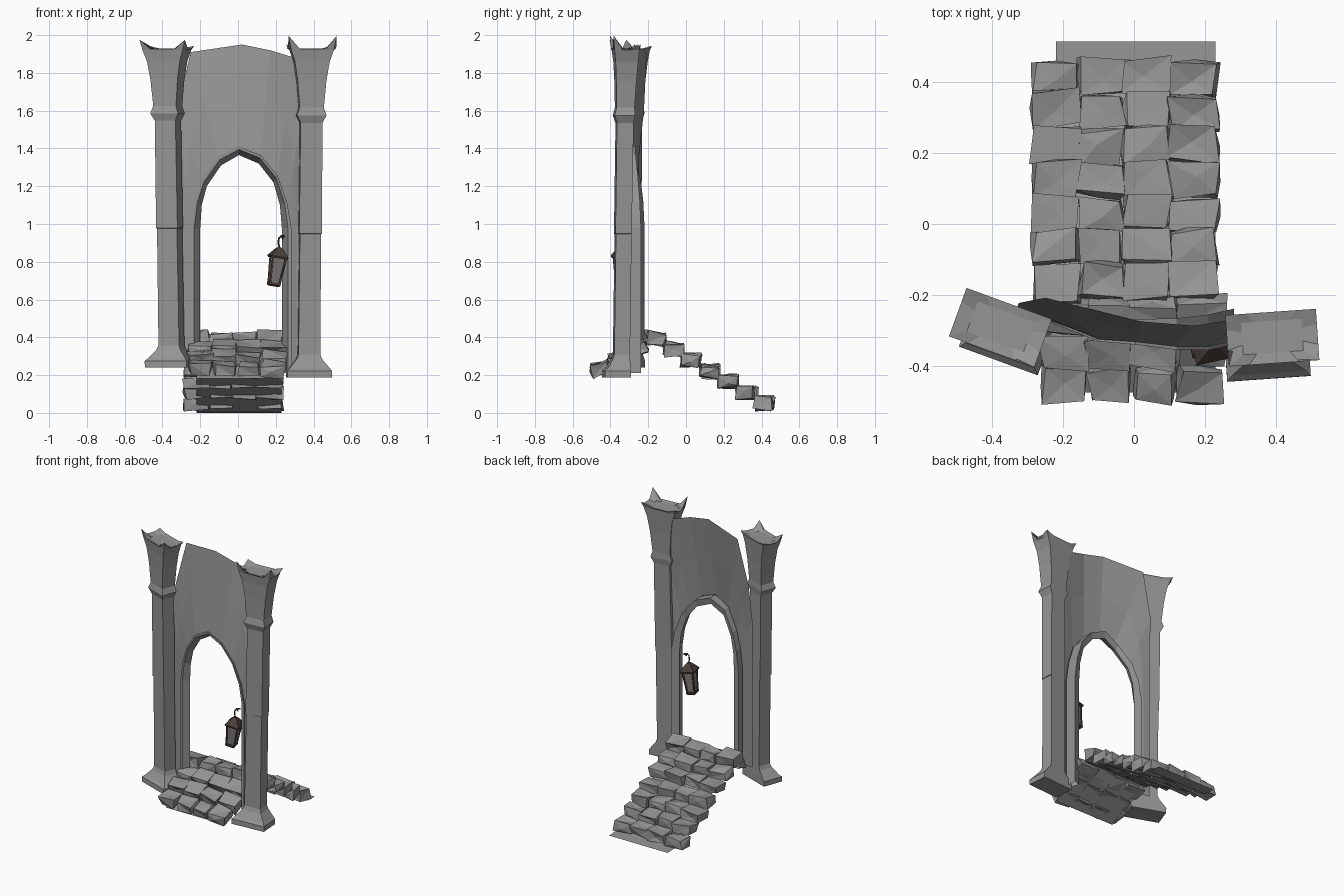
import bpy, bmesh, math, random
from mathutils import Vector, Matrix

random.seed(7)
cube = bpy.data.objects.get("Cube")
if cube:
    bpy.data.objects.remove(cube, do_unlink=True)


def material(name, rgb):
    m = bpy.data.materials.new(name)
    m.use_nodes = True
    m.diffuse_color = (*rgb, 1)
    m.node_tree.nodes["Principled BSDF"].inputs["Base Color"].default_value = (*rgb, 1)
    return m


STONE = material("grey stone", (0.3, 0.3, 0.3))
IRON = material("dark brown iron", (0.07, 0.05, 0.04))
GLASS = material("dull lantern glass", (0.22, 0.2, 0.2))


def finish(name, bm, mat):
    bmesh.ops.recalc_face_normals(bm, faces=bm.faces)
    me = bpy.data.meshes.new(name)
    bm.to_mesh(me)
    bm.free()
    me.materials.append(mat)
    ob = bpy.data.objects.new(name, me)
    bpy.context.scene.collection.objects.link(ob)


def loft(bm, rings, closed=True):
    """Skin a list of point rings, returning the vertex rings."""
    vr = [[bm.verts.new(p) for p in r] for r in rings]
    for a, b in zip(vr, vr[1:]):
        n = len(a)
        for i in range(n if closed else n - 1):
            j = (i + 1) % n
            bm.faces.new((a[i], a[j], b[j], b[i]))
    return vr


def interp(table, x):
    if x <= table[0][0]:
        return table[0][1]
    for (x0, y0), (x1, y1) in zip(table, table[1:]):
        if x <= x1:
            return y0 + (y1 - y0) * (x - x0) / (x1 - x0)
    return table[-1][1]


# Columns: height, half width, front depth, back depth; the plinth is flush behind
PROFILE = [(0.0, .118, .095, .042), (.035, .118, .095, .042), (.05, .105, .08, .042),
           (.095, .068, .052, .04), (.12, .058, .043, .04), (.75, .056, .043, .04),
           (.752, .06, .046, .04), (1.33, .058, .046, .042), (1.37, .078, .06, .048),
           (1.41, .064, .05, .046), (1.55, .076, .054, .053), (1.65, .092, .06, .06),
           (1.71, .113, .068, .064)]
# Square section with extra points near each corner, so only the corners rise as horns
SECTION = [(-1, -1), (-.55, -1), (.55, -1), (1, -1), (1, -.4), (1, .4),
           (1, 1), (.55, 1), (-.55, 1), (-1, 1), (-1, .4), (-1, -.4)]


def column(name, bottom, top, angle, z0, horn):
    bm = bmesh.new()
    rot = Matrix.Rotation(math.radians(angle), 3, 'Z')
    height = PROFILE[-1][0]
    stretch = (1.92 - z0) / height

    def ring(z, hw, front, back, spike=0.0):
        c = Vector(bottom).lerp(Vector(top), min(z / height, 1))
        pts = []
        for sx, sy in SECTION:
            p = rot @ Vector((sx * hw, sy * (front if sy < 0 else back), 0))
            lift = 0
            if abs(sx * sy) == 1:
                lift = spike * (1 if sy < 0 else .3)
            pts.append((c.x + p.x, c.y + p.y, z0 + z * stretch + lift))
        return pts

    rings = [ring(*row) for row in PROFILE]
    rings += [ring(height + .01, .128, .075, .07, horn),
              ring(height + .005, .085, .045, .045)]
    vr = loft(bm, rings)
    bm.faces.new(vr[0])
    bm.faces.new(vr[-1])
    finish(name, bm, STONE)


column("right_column", (-.35, -.297), (-.376, -.29), -20, .24, .045)
column("left_column", (.374, -.342), (.39, -.318), 4, .187, .067)

# Curved arch wall: bows forward in the middle and leans back above the arch
BOW = [(-.31, -.25), (-.2, -.285), (-.09, -.33), (.07, -.345), (.19, -.35), (.32, -.32)]
JAMB_DEPTH = [(-.1, .05), (.2, .09)]


def wall_point(x, z, depth=0.0):
    lean = max(0, z - 1.35) / .55 * .06
    return (x, interp(BOW, x) + lean + depth * interp(JAMB_DEPTH, x), z)


OPENING = [(-.2, .33), (-.2, .98), (-.192, 1.1), (-.165, 1.2), (-.09, 1.31), (.005, 1.365),
           (.11, 1.32), (.188, 1.22), (.222, 1.1), (.232, .98), (.232, .21)]
BORDER = [(-.335, .33), (-.335, .98), (-.335, 1.35), (-.325, 1.6), (-.25, 1.91), (.02, 1.95),
          (.17, 1.92), (.3, 1.88), (.33, 1.5), (.33, .98), (.33, .21)]
FRAME = []
for x, z in OPENING:
    up = max(0, min(1, (z - .98) / .3))
    FRAME.append((.012 + (x - .012) * (1.23 - .13 * up), z + .045 * up))


def between(a, b, t):
    return [(p + (r - p) * t, q + (s - q) * t) for (p, q), (r, s) in zip(a, b)]


# Outlines with their depth as a fraction of the jamb depth
WALL_LOOPS = [(BORDER, 0), (between(FRAME, BORDER, .5), 0), (FRAME, 0), (FRAME, -.12),
              (between(FRAME, OPENING, .35), -.06), (OPENING, .9), (FRAME, 1), (FRAME, .05)]
bm = bmesh.new()
loft(bm, [[wall_point(x, z, depth) for x, z in pts] for pts, depth in WALL_LOOPS], closed=False)
finish("arch_wall", bm, STONE)

# Sloping bed under the paving, rising to a ridge just behind the arch
BED = [(.515, 0), (.435, .004), (-.2, .352), (-.25, .312), (-.475, .182)]
bm = bmesh.new()
loft(bm, [[(-.22, y, z), (.23, y, z)] for y, z in BED], closed=False)
finish("paving_bed", bm, STONE)


# Rough hewn paving stones in ten rows of four
def rough_stone(bm, centre, size, tilt, jitter):
    r = bmesh.ops.create_cube(bm, size=1)
    verts = r["verts"]
    faces = list({f for v in verts for f in v.link_faces})
    poked = bmesh.ops.poke(bm, faces=faces)
    m = Matrix.Translation(centre) @ Matrix.Rotation(tilt, 4, 'X') \
        @ Matrix.Rotation(random.uniform(-.08, .08), 4, 'Z')
    for v in verts + poked["verts"]:
        p = Vector([c * s for c, s in zip(v.co, size)])
        p += Vector([random.uniform(-jitter, jitter) for _ in range(3)])
        v.co = m @ p


EDGES = [-.285, -.155, -.03, .1, .235]
bm = bmesh.new()
for row in range(10):
    front = row > 6
    y = .415 - .0965 * row
    z = .392 - .052 * (row - 6) if front else .05 + .057 * row
    for a, b in zip(EDGES, EDGES[1:]):
        centre = Vector(((a + b) / 2 + (.02 if front else 0), y + random.uniform(-.006, .006),
                         z + random.uniform(-.005, .005)))
        tilt = random.uniform(.2, .5) if front else random.uniform(-.15, .05)
        gap = .016 if row == 9 else .003
        rough_stone(bm, centre, (b - a - gap, .094, .06), tilt, .011)
finish("paving_stones", bm, STONE)

# Hanging lantern, tilted about its roof
LANTERN = Matrix.Translation((.214, -.342, .836)) @ Matrix.Rotation(math.radians(9), 4, 'Y') \
    @ Matrix.Rotation(math.radians(12), 4, 'Z')
QUAD = [(-1, -1), (1, -1), (1, 1), (-1, 1)]


def lantern_part(name, rows, mat):
    bm = bmesh.new()
    vr = loft(bm, [[LANTERN @ Vector((x * h, y * h, z)) for x, y in QUAD] for z, h in rows])
    bm.faces.new(vr[0])
    bm.faces.new(vr[-1])
    finish(name, bm, mat)


lantern_part("lantern_roof", [(-.018, .045), (-.008, .048), (.022, .026), (.03, .02), (.04, .01)], IRON)
lantern_part("lantern_glass", [(-.15, .024), (-.018, .034)], GLASS)
lantern_part("lantern_base", [(-.168, .024), (-.16, .031), (-.148, .031)], IRON)


def rod(name, points, radius):
    cu = bpy.data.curves.new(name, 'CURVE')
    cu.dimensions = '3D'
    cu.bevel_depth = radius
    cu.bevel_resolution = 0
    cu.use_fill_caps = True
    sp = cu.splines.new('POLY')
    sp.points.add(len(points) - 1)
    for p, co in zip(sp.points, points):
        p.co = (*co, 1)
    cu.materials.append(IRON)
    ob = bpy.data.objects.new(name, cu)
    bpy.context.scene.collection.objects.link(ob)


for i, (x, y) in enumerate(QUAD):
    rod(f"lantern_post_{i + 1}", [LANTERN @ Vector((x * h, y * h, z))
                                  for z, h in ((-.155, .025), (-.012, .035))], .006)
rod("lantern_hook", [(.22, -.342, .873), (.213, -.342, .9), (.217, -.342, .925),
                     (.228, -.342, .935), (.238, -.338, .92)], .005)
rod("lantern_bracket", [(.226, -.342, .935), (.245, -.325, .935)], .006)
